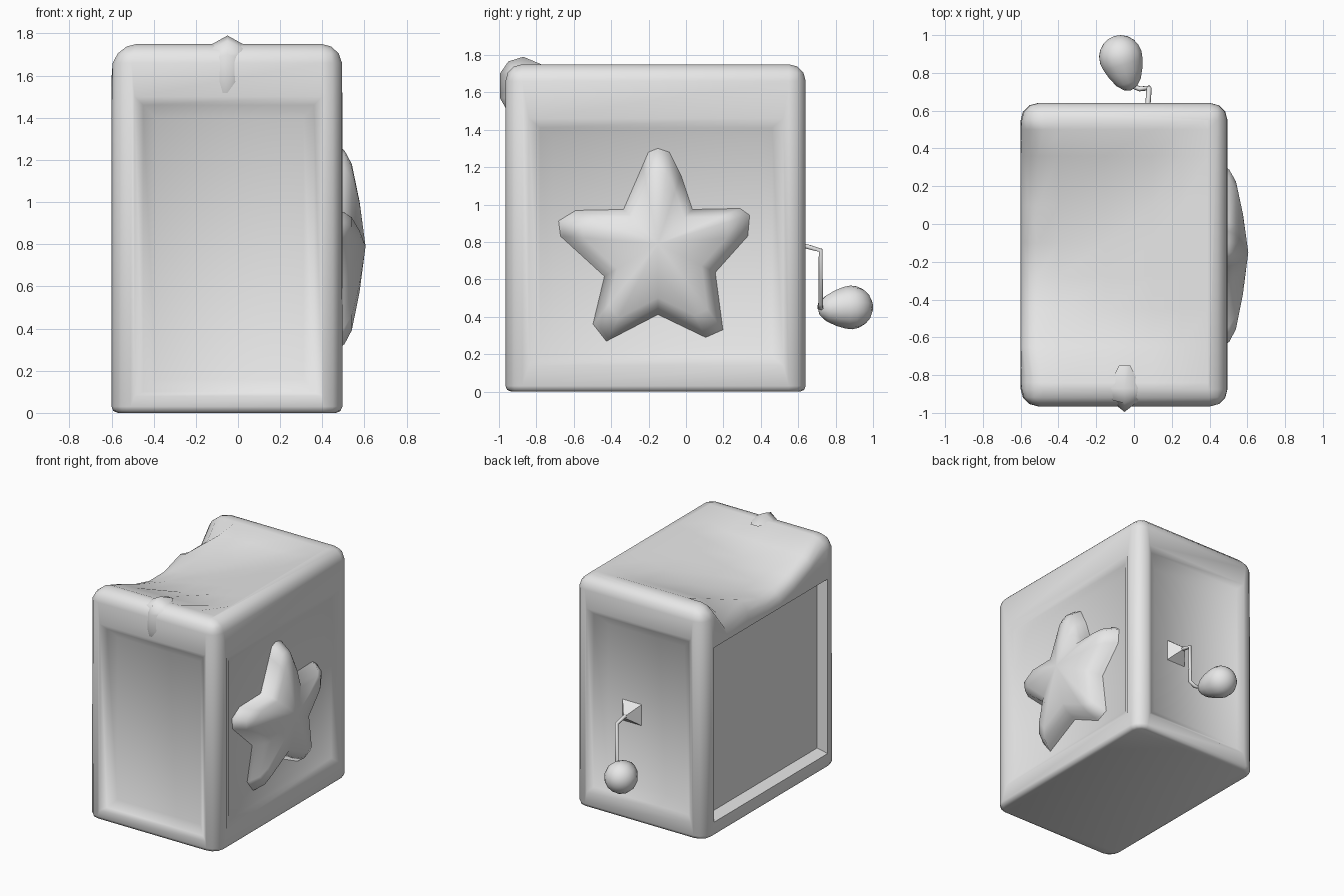
import bpy, bmesh, math
from mathutils import Vector

if "Cube" in bpy.data.objects:
    bpy.data.objects.remove(bpy.data.objects["Cube"])

grey = bpy.data.materials.new("plain_grey")
grey.diffuse_color = (0.8, 0.8, 0.8, 1)
grey.use_nodes = True
grey.node_tree.nodes["Principled BSDF"].inputs["Base Color"].default_value = grey.diffuse_color


def finish(name, bm, angle=60):
    bmesh.ops.recalc_face_normals(bm, faces=bm.faces)
    me = bpy.data.meshes.new(name)
    bm.to_mesh(me)
    bm.free()
    ob = bpy.data.objects.new(name, me)
    bpy.context.collection.objects.link(ob)
    me.materials.append(grey)
    bpy.ops.object.select_all(action='DESELECT')
    bpy.context.view_layer.objects.active = ob
    ob.select_set(True)
    bpy.ops.object.shade_smooth_by_angle(angle=math.radians(angle))
    return ob


# Box body: rounded block
X0, X1, Y0, Y1, TOP = -0.60, 0.495, -0.965, 0.64, 1.75
bm = bmesh.new()
bmesh.ops.create_cube(bm, size=1)
for v in bm.verts:
    v.co = (X1 if v.co.x > 0 else X0, Y1 if v.co.y > 0 else Y0, TOP if v.co.z > 0 else 0)
bmesh.ops.bevel(bm, geom=[e for e in bm.edges if max(v.co.z for v in e.verts) > 0.1],
                offset=0.09, segments=3, profile=0.5, affect='EDGES')
low = [e for e in bm.edges if all(v.co.z < 0.001 for v in e.verts)]
bmesh.ops.bevel(bm, geom=low, offset=0.03, segments=2, profile=0.5, affect='EDGES')
bm.normal_update()


def recess(axis, sign, rings):
    """Nested rectangles (u0, u1, z0, z1, depth) pressed into one side."""
    bm.normal_update()
    face = max((f for f in bm.faces if f.normal[axis] * sign > 0.99), key=lambda f: f.calc_area())
    u = 1 - axis
    wall = face.calc_center_median()[axis]
    for u0, u1, z0, z1, depth in rings:
        bmesh.ops.inset_individual(bm, faces=[face], thickness=0.02)
        mid = face.calc_center_median()
        for v in face.verts:
            v.co[u] = u1 if v.co[u] > mid[u] else u0
            v.co.z = z1 if v.co.z > mid.z else z0
            v.co[axis] = wall - sign * depth


# Framed panels on the front, right, back and left
recess(1, -1, [(-.49, .40, .08, 1.50, 0), (-.45, .36, .10, 1.46, .03), (-.39, .31, .16, 1.40, .07)])
recess(0, 1, [(-.84, .52, .14, 1.46, 0), (-.78, .46, .19, 1.41, .03), (-.71, .40, .25, 1.36, .07)])
recess(1, 1, [(-.49, .39, .12, 1.52, 0), (-.45, .35, .16, 1.48, .03), (-.37, .27, .23, 1.40, .09)])
recess(0, -1, [(-.85, .52, .11, 1.44, 0), (-.83, .50, .14, 1.42, .075)])


# Sagging lid: add cuts, then lower it toward a low point on the left edge
def cut(axis, pos, rule):
    faces = [f for f in bm.faces if rule(f)]
    geom = set(faces)
    for f in faces:
        geom.update(f.edges)
        geom.update(f.verts)
    co, no = Vector(), Vector()
    co[axis] = pos
    no[axis] = 1
    bmesh.ops.bisect_plane(bm, geom=list(geom), plane_co=co, plane_no=no)


def lid(f):
    return f.normal.z > .98 and f.calc_center_median().z > 1.7


def lid_or_left_edge(f):
    return lid(f) or (f.normal.x < -.1 and f.normal.z > .1 and abs(f.normal.y) < .05)


bm.normal_update()
for y in (.50, .36, .1, -.1, -.28, -.45, -.65, -.84):
    cut(1, y, lid_or_left_edge)
for x in (.40, .25, .1, -.15, -.4):
    cut(0, x, lid)
for v in bm.verts:
    x, y, z = v.co
    if z > 1.6 and x < .39 and -.83 < y < .49:
        slope = min((.42 - x) / .95, (.52 - y) / .62, (y + .84) / .50, 1)
        # Steeper fold beside the back left corner
        fold = min(1, ((y + .28) / .75 * .17 - .60 - x + .0) / .13 + .25) if y > -.28 else 0
        v.co.z -= .19 * max(0, slope, fold)
    # Top corners lean inward a little
    elif z > 1.64:
        v.co.x += .03 * (z - 1.64) / .11 * (1 if x < -.4 else -.3 if x > .35 else 0)
finish("box_body", bm)

# Raised star on the right panel
star = [(-.15, 1.29), (-.09, 1.27), (-.03, 1.15), (.03, .97), (.28, .975), (.33, .94), (.32, .83),
        (.15, .64), (.19, .34), (.10, .30), (-.15, .42), (-.42, .28), (-.49, .37), (-.43, .62),
        (-.66, .83), (-.67, .91), (-.58, .965), (-.33, .97), (-.23, 1.20), (-.20, 1.27)]
bm = bmesh.new()
cy, cz = -.15, .79
rows = []
for s, x in ((1.04, .41), (.99, .45), (.91, .505), (.78, .54), (.42, .577)):
    rows.append([bm.verts.new((x, cy + (y - cy) * s, cz + (z - cz) * s)) for y, z in star])
n = len(star)
for a, b in zip(rows, rows[1:]):
    for i in range(n):
        bm.faces.new((a[i], a[(i + 1) % n], b[(i + 1) % n], b[i]))
tip = bm.verts.new((.605, cy, cz))
for i in range(n):
    bm.faces.new((rows[-1][i], rows[-1][(i + 1) % n], tip))
finish("star", bm, 80)

# Latch: a soft ridge wrapped over the front top edge
bm = bmesh.new()
path = [(-.955, 1.50, .03), (-.995, 1.57, .05), (-.995, 1.70, .07), (-.95, 1.765, .09),
        (-.87, 1.79, .09), (-.75, 1.74, .03)]
rows = []
for y, z, w in path:
    by, bz = max(y, -.955), min(z, 1.74)
    if y < -.9 and z > 1.65:
        by, bz = by + .025, bz - .02
    rows.append([bm.verts.new((-.05 - w, by, bz)), bm.verts.new((-.05, y, z)),
                 bm.verts.new((-.05 + w, by, bz))])
for a, b in zip(rows, rows[1:]):
    for i in range(2):
        bm.faces.new((a[i], a[i + 1], b[i + 1], b[i]))
finish("latch", bm, 90)

# Crank mount: small pyramid rising from the back panel
bm = bmesh.new()
bmesh.ops.create_cone(bm, cap_ends=False, segments=4, radius1=.12, radius2=.02, depth=.09)
for v in bm.verts:
    x, y, z = v.co
    v.co = (.07 + (x + y) * .7, .59 + z, .78 + (y - x) * .7)
finish("crank_mount", bm)

# Crank arm: thin bent rod
cu = bpy.data.curves.new("crank_arm", 'CURVE')
cu.dimensions = '3D'
cu.bevel_depth = .014
cu.bevel_resolution = 1
pts = [(.07, .58, .79), (.075, .65, .775), (.08, .72, .755), (.08, .72, .47), (.03, .715, .45), (-.03, .74, .45)]
sp = cu.splines.new('POLY')
sp.points.add(len(pts) - 1)
for p, c in zip(sp.points, pts):
    p.co = (*c, 1)
cu.materials.append(grey)
bpy.context.collection.objects.link(bpy.data.objects.new("crank_arm", cu))

# Crank knob: ball drawn out to a point where it meets the arm
bm = bmesh.new()
bmesh.ops.create_uvsphere(bm, u_segments=14, v_segments=10, radius=.117)
for v in bm.verts:
    if v.co.z > .05:
        v.co.z = .05 + (v.co.z - .05) * 2.0
center = Vector((-.07, .883, .45))
turn = (Vector((-.01, .69, .44)) - center).to_track_quat('Z', 'Y')
for v in bm.verts:
    v.co = turn @ v.co + center
finish("crank_knob", bm)
